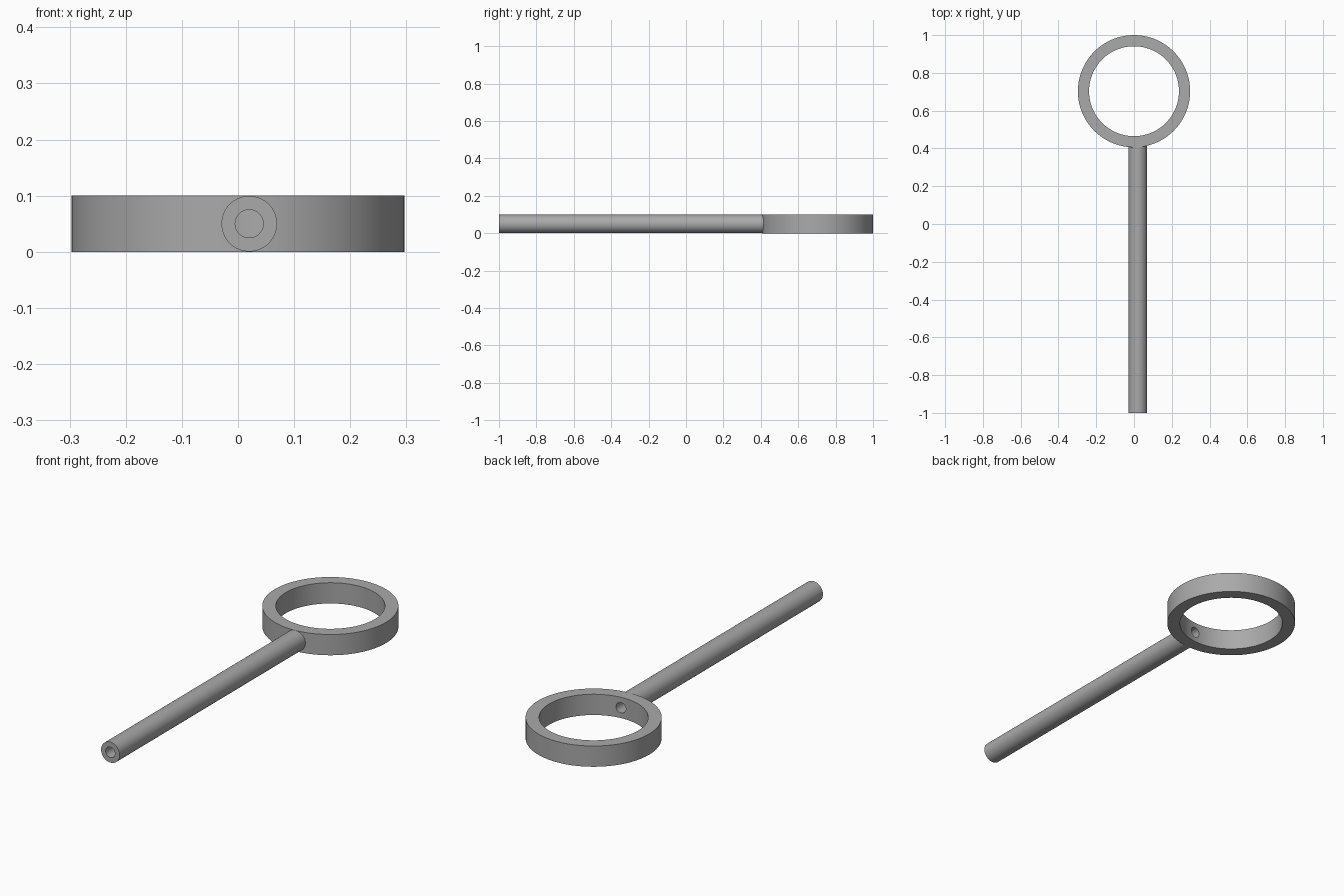
import bpy
import bmesh
import math
from mathutils import Matrix, Vector

if "Cube" in bpy.data.objects:
    bpy.data.objects.remove(bpy.data.objects["Cube"], do_unlink=True)

HEIGHT = 0.1
RING_Y, RING_OUTER, RING_INNER = 0.703, 0.297, 0.238
SHAFT_X, SHAFT_RADIUS, BORE_RADIUS = 0.02, 0.0495, 0.025

grey = bpy.data.materials.new("plain grey")
grey.use_nodes = True
colour = (0.4, 0.4, 0.4, 1)
grey.diffuse_color = colour
grey.node_tree.nodes["Principled BSDF"].inputs["Base Color"].default_value = colour


def cylinder(name, start, end, radius, sides):
    """Capped cylinder between two points."""
    start, end = Vector(start), Vector(end)
    axis = end - start
    turn = axis.to_track_quat('Z', 'Y').to_matrix().to_4x4()
    bm = bmesh.new()
    bmesh.ops.create_cone(bm, cap_ends=True, segments=sides, radius1=radius,
                          radius2=radius, depth=axis.length,
                          matrix=Matrix.Translation((start + end) / 2) @ turn)
    mesh = bpy.data.meshes.new(name)
    bm.to_mesh(mesh)
    bm.free()
    mesh.materials.append(grey)
    obj = bpy.data.objects.new(name, mesh)
    bpy.context.collection.objects.link(obj)
    return obj


def combine(target, tool, operation):
    """Apply a boolean to the target and discard the tool."""
    bpy.context.view_layer.objects.active = target
    mod = target.modifiers.new(operation.lower(), 'BOOLEAN')
    mod.operation = operation
    mod.solver = 'EXACT'
    mod.object = tool
    bpy.ops.object.modifier_apply(modifier=mod.name)
    bpy.data.objects.remove(tool, do_unlink=True)


# Flat-topped ring
wand = cylinder("ring_and_hollow_shaft", (0, RING_Y, 0), (0, RING_Y, HEIGHT),
                RING_OUTER, 128)
opening = cylinder("ring_opening", (0, RING_Y, -0.1), (0, RING_Y, 0.2),
                   RING_INNER, 128)
combine(wand, opening, 'DIFFERENCE')

# Slightly off-centre shaft ending inside the ring wall
mid = HEIGHT / 2
shaft = cylinder("shaft", (SHAFT_X, -1, mid), (SHAFT_X, 0.44, mid), SHAFT_RADIUS, 64)
combine(wand, shaft, 'UNION')

# Bore along the shaft, opening into the ring
bore = cylinder("bore", (SHAFT_X, -1.1, mid), (SHAFT_X, RING_Y, mid), BORE_RADIUS, 48)
combine(wand, bore, 'DIFFERENCE')

# Smooth curved walls with crisp rims
for obj in bpy.context.selected_objects:
    obj.select_set(False)
wand.select_set(True)
bpy.context.view_layer.objects.active = wand
bpy.ops.object.shade_smooth_by_angle(angle=math.radians(30))
